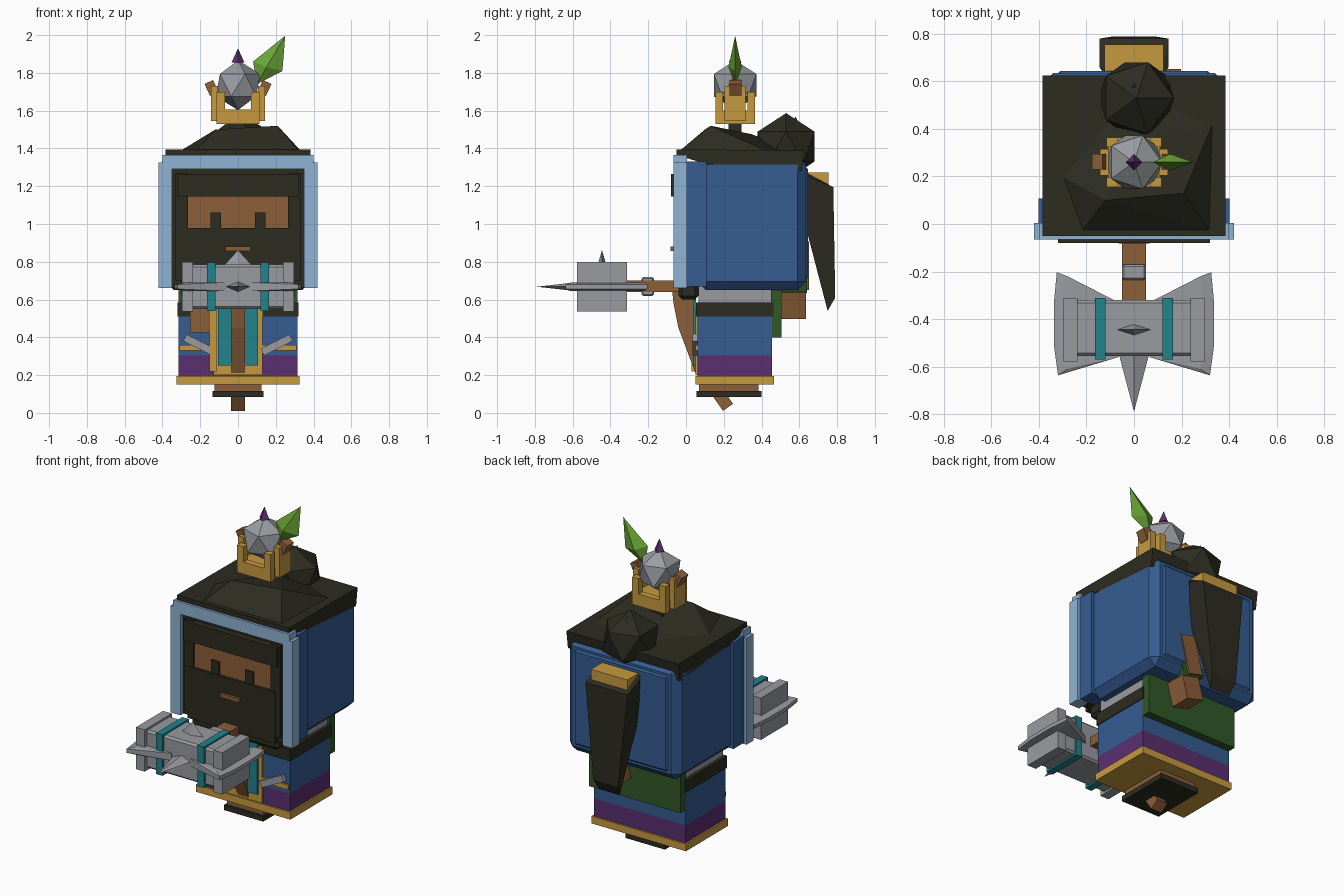
import bpy, bmesh
from math import radians
from mathutils import Matrix, Vector

cube = bpy.data.objects.get("Cube")
if cube:
    bpy.data.objects.remove(cube, do_unlink=True)


def material(name, r, g, b):
    linear = [((c / 255 + 0.055) / 1.055) ** 2.4 for c in (r, g, b)] + [1]
    m = bpy.data.materials.new(name)
    m.use_nodes = True
    m.diffuse_color = linear
    m.node_tree.nodes["Principled BSDF"].inputs["Base Color"].default_value = linear
    return m


BLUE = material("blue cloth", 54, 92, 146)
SKY = material("pale blue trim", 143, 180, 212)
DARK = material("dark hair", 44, 44, 33)
BROWN = material("brown skin and wood", 140, 94, 56)
GOLD = material("gold", 198, 154, 64)
PURPLE = material("purple", 90, 48, 112)
TEAL = material("teal", 34, 130, 140)
GREY = material("grey metal", 152, 155, 160)
LEAF = material("leaf green", 106, 164, 54)
GREEN = material("dark green", 48, 88, 40)


def finish(name, bm, mat):
    bmesh.ops.recalc_face_normals(bm, faces=bm.faces)
    mesh = bpy.data.meshes.new(name)
    bm.to_mesh(mesh)
    bm.free()
    mesh.materials.append(mat)
    ob = bpy.data.objects.new(name, mesh)
    bpy.context.collection.objects.link(ob)
    return ob


def box(name, mat, x, y, z, bevel=0, turn=0, axis='Y'):
    """Box from (min, max) ranges, turned about its own centre."""
    bm = bmesh.new()
    bmesh.ops.create_cube(bm, size=1)
    size = [r[1] - r[0] for r in (x, y, z)]
    centre = Vector([(r[0] + r[1]) / 2 for r in (x, y, z)])
    bm.transform(Matrix.Diagonal(size + [1]))
    if bevel:
        bmesh.ops.bevel(bm, geom=bm.edges[:], offset=bevel, segments=1, affect='EDGES')
    bm.transform(Matrix.Translation(centre) @ Matrix.Rotation(radians(turn), 4, axis))
    return finish(name, bm, mat)


def centred(name, mat, half, y, z, bevel=0):
    return box(name, mat, (-half, half), y, z, bevel)


def pair(name, mat, x, y, z, bevel=0, turn=0):
    box("left_" + name, mat, x, y, z, bevel, turn)
    box("right_" + name, mat, (-x[1], -x[0]), y, z, bevel, -turn)


def hull(name, mat, points):
    bm = bmesh.new()
    for p in points:
        bm.verts.new(p)
    bmesh.ops.convex_hull(bm, input=bm.verts[:])
    return finish(name, bm, mat)


def side_profile(name, mat, half, outline):
    """Outline in (y, z) extruded evenly across x."""
    return hull(name, mat, [(s * half, y, z) for y, z in outline for s in (-1, 1)])


def ball(name, mat, centre, radius):
    bm = bmesh.new()
    bmesh.ops.create_icosphere(bm, subdivisions=1, radius=radius,
                               matrix=Matrix.Translation(centre))
    return finish(name, bm, mat)


def spike(name, mat, base, tip, u, v):
    """Four-sided spike with base half axes u and v."""
    b, u, v = Vector(base), Vector(u), Vector(v)
    return hull(name, mat, [b + u, b - u, b + v, b - v, Vector(tip)])


# Feet and robe
centred("sole", DARK, 0.135, (0.055, 0.4), (0.085, 0.117))
centred("foot", BROWN, 0.125, (0.07, 0.385), (0.117, 0.155))
centred("hem", GOLD, 0.325, (0.05, 0.465), (0.15, 0.195))
centred("robe_lower", PURPLE, 0.315, (0.06, 0.455), (0.195, 0.305))
centred("robe_upper", BLUE, 0.315, (0.06, 0.455), (0.305, 0.515))
centred("belt", DARK, 0.32, (0.053, 0.462), (0.51, 0.585))
centred("chest", GREY, 0.3, (0.065, 0.45), (0.585, 0.68))
centred("back_sash", GREEN, 0.315, (0.45, 0.505), (0.4, 0.68))

# Robe front decoration
centred("tabard_edge", GOLD, 0.13, (0.05, 0.061), (0.2, 0.55))
centred("tabard", TEAL, 0.105, (0.038, 0.052), (0.25, 0.6))
box("side_ribbon", GOLD, (-0.15, -0.11), (0.03, 0.062), (0.22, 0.56))
pair("robe_braid", GOLD, (0.13, 0.31), (0.05, 0.061), (0.33, 0.36))
pair("robe_clasp", GREY, (0.12, 0.29), (0.035, 0.06), (0.34, 0.38), turn=-27)
box("front_hand", BROWN, (-0.255, -0.15), (0.0, 0.07), (0.425, 0.55))

# Hand behind the back
box("back_arm", BROWN, (0.07, 0.17), (0.54, 0.652), (0.66, 0.9), turn=14)
box("back_cuff", GREEN, (0.04, 0.18), (0.5, 0.64), (0.65, 0.76), turn=14)
box("back_hand", BROWN, (0.04, 0.16), (0.5, 0.635), (0.51, 0.655), turn=14)

# Hood
centred("hood", BLUE, 0.385, (0.06, 0.635), (0.65, 1.36), bevel=0.045)
centred("hood_back_panel", BLUE, 0.33, (0.58, 0.645), (0.7, 1.31), bevel=0.02)
centred("hood_front_band", BLUE, 0.402, (0.0, 0.108), (0.67, 1.33))
pair("hood_trim", SKY, (0.35, 0.42), (-0.065, 0.005), (0.662, 1.325))
centred("hood_trim_top", SKY, 0.4, (-0.065, 0.005), (1.29, 1.365))

# Face
centred("hair_frame", DARK, 0.35, (-0.04, 0.01), (0.665, 1.29))
pair("sideburn", DARK, (0.265, 0.33), (-0.06, 0), (0.7, 1.27))
centred("face", BROWN, 0.275, (-0.05, 0), (0.95, 1.17))
centred("fringe", DARK, 0.32, (-0.08, 0), (1.145, 1.265))
pair("eye", DARK, (0.09, 0.145), (-0.059, -0.05), (0.97, 1.06))
centred("beard", DARK, 0.3, (-0.066, 0.02), (0.66, 0.98))
centred("beard_base", DARK, 0.3, (-0.04, 0.065), (0.6, 0.7), bevel=0.02)
centred("mouth", BROWN, 0.065, (-0.082, -0.05), (0.857, 0.88))

# Hair on top
side_profile("hair_cap", DARK, 0.385, [(-0.05, 1.365), (-0.05, 1.395), (0.1, 1.32),
                                       (0.61, 1.28), (0.625, 1.39)])
hull("hair_mound", DARK, [(-0.3, 0.2, 1.39), (-0.22, -0.03, 1.39), (0.32, -0.03, 1.39),
                          (0.33, 0.42, 1.39), (0, 0.55, 1.39), (0.21, 0.13, 1.52),
                          (-0.12, 0.1, 1.5), (0.02, 0.35, 1.475)])
ball("hair_bun", DARK, (0.01, 0.53, 1.41), 0.177)
spike("bun_gem", BLUE, (0, 0.58, 1.52), (0, 0.58, 1.57), (0.022, 0, 0), (0, 0.022, 0))
centred("tail_clasp", GOLD, 0.125, (0.62, 0.755), (1.19, 1.272))
hull("hair_tail", DARK, [(s * x, y, z) for s in (-1, 1) for x, y, z in [
    (0.12, 0.62, 1.28), (0.145, 0.66, 1.245), (0.145, 0.78, 1.195), (0.085, 0.79, 0.61),
    (0.07, 0.75, 0.54), (0.12, 0.63, 1.0)]])

# Ornament above the hair
box("ornament_stem", DARK, (-0.045, 0.035), (0.225, 0.295), (1.39, 1.54))
centred("ornament_base", GOLD, 0.11, (0.165, 0.355), (1.53, 1.6))
pair("ornament_side", GOLD, (0.105, 0.143), (0.205, 0.315), (1.545, 1.73))
for label, y in (("front", (0.155, 0.195)), ("back", (0.325, 0.365))):
    pair(label + "_ornament_post", GOLD, (0.07, 0.115), y, (1.53, 1.7))
    centred(label + "_ornament_rail", GOLD, 0.1, y, (1.53, 1.605))
pair("ornament_knob", BROWN, (0.115, 0.165), (0.23, 0.295), (1.685, 1.755), turn=25)
ball("ornament_gem", GREY, (0, 0.26, 1.735), 0.132)
spike("gem_point", PURPLE, (0, 0.26, 1.855), (0, 0.26, 1.93), (0.034, 0, 0), (0, 0.034, 0))
hull("leaf", LEAF, [(0.1, 0.26, 1.74), (0.25, 0.26, 1.997), (0.08, 0.26, 1.86),
                    (0.235, 0.26, 1.81), (0.15, 0.225, 1.83), (0.15, 0.295, 1.83)])

# Hammer handle
centred("handle", BROWN, 0.05, (-0.34, 0), (0.64, 0.7))
centred("handle_ring", GREY, 0.05, (-0.235, -0.17), (0.62, 0.72), bevel=0.008)
side_profile("handle_grip", BROWN, 0.038, [(-0.075, 0.66), (-0.065, 0.575), (-0.04, 0.45),
                                           (0.05, 0.21), (0.065, 0.21), (0.05, 0.66)])
box("handle_end", BROWN, (-0.037, 0.037), (0.155, 0.22), (0.018, 0.14), turn=35, axis='X')

# Hammer head
centred("hammer_head", GREY, 0.25, (-0.555, -0.32), (0.55, 0.785), bevel=0.012)
pair("hammer_band", TEAL, (0.12, 0.165), (-0.57, -0.312), (0.54, 0.795))
pair("hammer_cap", GREY, (0.237, 0.297), (-0.578, -0.312), (0.538, 0.798))
for label, s in (("left", 1), ("right", -1)):
    inner = [(0.065, -0.33), (0.065, -0.56), (0.28, -0.22), (0.28, -0.61)]
    edge = [(0.325, -0.203), (0.337, -0.33), (0.337, -0.51), (0.32, -0.637)]
    hull(label + "_blade", GREY, [(s * x, y, 0.668 + h * t) for pts, t in
                                  ((inner, 0.023), (edge, 0.012)) for x, y in pts for h in (-1, 1)])
spike("front_spike", GREY, (0, -0.55, 0.668), (0, -0.79, 0.668), (0.063, 0, 0), (0, 0, 0.027))
spike("top_spike", GREY, (0, -0.445, 0.78), (0, -0.445, 0.862), (0.075, 0, 0), (0, 0.024, 0))
